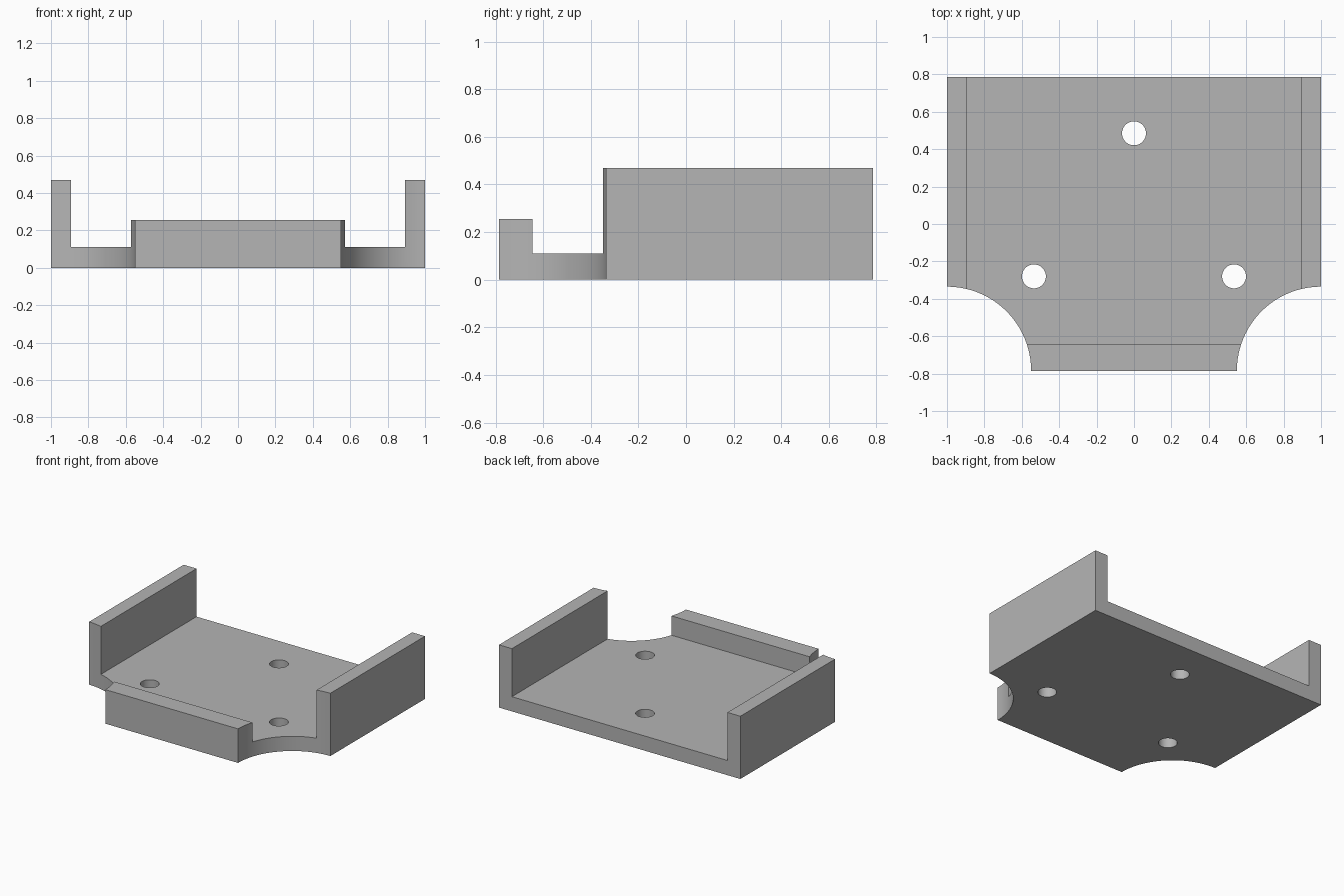
import bpy
import bmesh
import math

cube = bpy.data.objects.get("Cube")
if cube:
    bpy.data.objects.remove(cube, do_unlink=True)

HALF_X, HALF_Y = 1.0, 0.785
FLOOR, WALL_TOP, LIP_TOP = 0.11, 0.47, 0.255
WALL_IN, LIP_IN = 0.893, -0.645
CORNER_R, HOLE_R = 0.45, 0.064

grey = bpy.data.materials.new("plain grey")
grey.use_nodes = True
grey.diffuse_color = (0.46, 0.46, 0.46, 1)
grey.node_tree.nodes["Principled BSDF"].inputs["Base Color"].default_value = grey.diffuse_color


def add_object(name, bm):
    bmesh.ops.recalc_face_normals(bm, faces=bm.faces)
    mesh = bpy.data.meshes.new(name)
    bm.to_mesh(mesh)
    bm.free()
    mesh.materials.append(grey)
    obj = bpy.data.objects.new(name, mesh)
    bpy.context.collection.objects.link(obj)
    return obj


def extrude(name, points, direction):
    bm = bmesh.new()
    face = bm.faces.new([bm.verts.new(p) for p in points])
    result = bmesh.ops.extrude_face_region(bm, geom=[face], use_keep_orig=True)
    moved = [v for v in result["geom"] if isinstance(v, bmesh.types.BMVert)]
    bmesh.ops.translate(bm, verts=moved, vec=direction)
    return add_object(name, bm)


def cylinder(name, x, y, radius, segments):
    ring = [math.tau * i / segments for i in range(segments)]
    points = [(x + radius * math.cos(a), y + radius * math.sin(a), -0.2) for a in ring]
    return extrude(name, points, (0, 0, 1))


def combine(target, tool, operation):
    tool.hide_render = True
    mod = target.modifiers.new(tool.name, "BOOLEAN")
    mod.operation, mod.solver, mod.object = operation, "EXACT", tool
    bpy.context.view_layer.objects.active = target
    bpy.ops.object.modifier_apply(modifier=mod.name)
    bpy.data.objects.remove(tool, do_unlink=True)


# Floor plate and both side walls as one channel
half = [(HALF_X, 0), (HALF_X, WALL_TOP), (WALL_IN, WALL_TOP), (WALL_IN, FLOOR)]
section = half + [(-x, z) for x, z in reversed(half)]
bracket = extrude("bracket", [(x, -HALF_Y, z) for x, z in section], (0, 2 * HALF_Y, 0))

# Raised front lip
lip_section = [(-HALF_Y, FLOOR / 2), (LIP_IN, FLOOR / 2), (LIP_IN, LIP_TOP), (-HALF_Y, LIP_TOP)]
lip = extrude("front_lip", [(-0.8, y, z) for y, z in lip_section], (1.6, 0, 0))
combine(bracket, lip, "UNION")

# Rounded cutouts at the front corners
for side in (-1, 1):
    combine(bracket, cylinder("corner_cutter", side * HALF_X, -HALF_Y, CORNER_R, 128), "DIFFERENCE")

# Three screw holes
for x, y in [(0, 0.485), (-0.535, -0.28), (0.535, -0.28)]:
    combine(bracket, cylinder("hole_cutter", x, y, HOLE_R, 48), "DIFFERENCE")

# Smooth curved walls, sharp edges
bpy.ops.object.select_all(action="DESELECT")
bracket.select_set(True)
bpy.context.view_layer.objects.active = bracket
bpy.ops.object.shade_smooth_by_angle(angle=math.radians(30))
